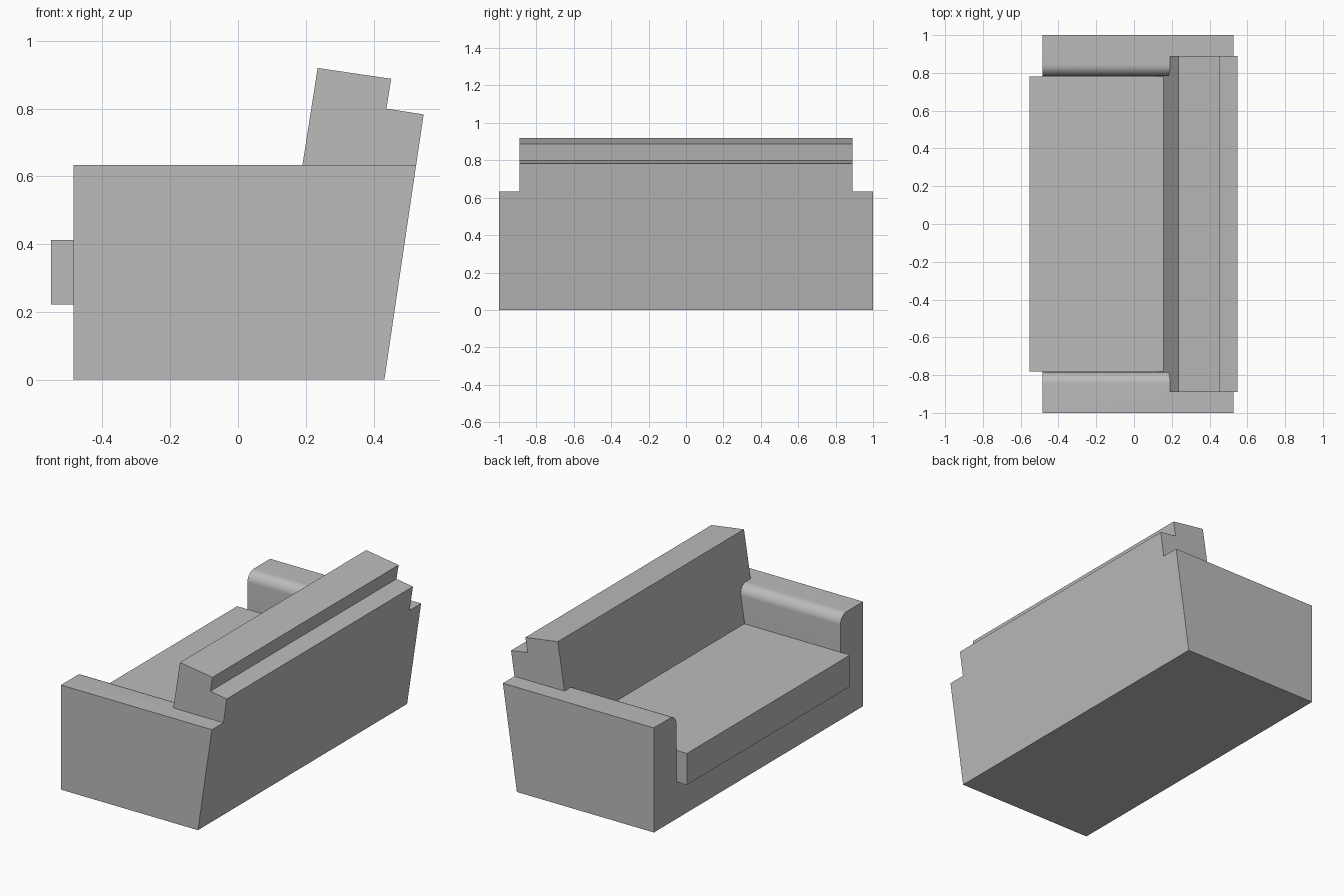
import bpy, bmesh, math
from mathutils import Vector

if "Cube" in bpy.data.objects:
    bpy.data.objects.remove(bpy.data.objects["Cube"])

fabric = bpy.data.materials.new("grey fabric")
fabric.use_nodes = True
GREY = (0.5, 0.5, 0.5, 1)
fabric.diffuse_color = GREY
fabric.node_tree.nodes["Principled BSDF"].inputs["Base Color"].default_value = GREY

FRONT, ARM_TOP, ARM_IN, BASE_TOP = -0.485, 0.633, 0.783, 0.222
LEAN = 0.148


def rear(z):
    """Depth of the leaning rear face at height z."""
    return 0.432 + LEAN * z


def prism(name, ring_a, ring_b):
    """Solid joining two matching outlines."""
    bm = bmesh.new()
    a = [bm.verts.new(p) for p in ring_a]
    b = [bm.verts.new(p) for p in ring_b]
    bm.faces.new(a)
    bm.faces.new(b)
    for i in range(len(a)):
        j = (i + 1) % len(a)
        bm.faces.new((a[i], a[j], b[j], b[i]))
    bmesh.ops.recalc_face_normals(bm, faces=bm.faces)
    mesh = bpy.data.meshes.new(name)
    bm.to_mesh(mesh)
    bm.free()
    mesh.materials.append(fabric)
    obj = bpy.data.objects.new(name, mesh)
    bpy.context.collection.objects.link(obj)
    return obj


# Base and arms: U outline with rounded inner arm edges, swept to the leaning rear
R = 0.06
half = [(1, 0), (1, ARM_TOP)]
for i in range(13):
    t = math.pi / 2 * (1 + i / 12)
    half.append((ARM_IN + R + R * math.cos(t), ARM_TOP - R + R * math.sin(t)))
half.append((ARM_IN, BASE_TOP))
outline = half + [(-y, z) for y, z in reversed(half)]
frame = prism("base_and_arms",
              [(FRONT, y, z) for y, z in outline],
              [(rear(z), y, z) for y, z in outline])

# Leaning backrest with a stepped top
low = 0.2
back_profile = [(0.19 + 0.156 * (low - ARM_TOP), low), (0.235, 0.92), (0.452, 0.888),
                (0.438, 0.8), (rear(0.783), 0.783), (rear(low), low)]
back = prism("backrest",
             [(x, -0.89, z) for x, z in back_profile],
             [(x, 0.89, z) for x, z in back_profile])

# Seat cushion overhanging the front
seat_profile = [(-0.552, BASE_TOP), (0.2, BASE_TOP), (0.2, 0.412), (-0.552, 0.412)]
seat = prism("seat_cushion",
             [(x, -0.78, z) for x, z in seat_profile],
             [(x, 0.78, z) for x, z in seat_profile])

# Merge the backrest into the base so the rear is one continuous surface
union = frame.modifiers.new("join_back", 'BOOLEAN')
union.operation = 'UNION'
union.solver = 'EXACT'
union.object = back
bpy.ops.object.select_all(action='DESELECT')
bpy.context.view_layer.objects.active = frame
frame.select_set(True)
bpy.ops.object.modifier_apply(modifier=union.name)
bpy.data.objects.remove(back)
frame.name = "sofa_frame"
bpy.ops.object.shade_smooth_by_angle(angle=math.radians(30))
